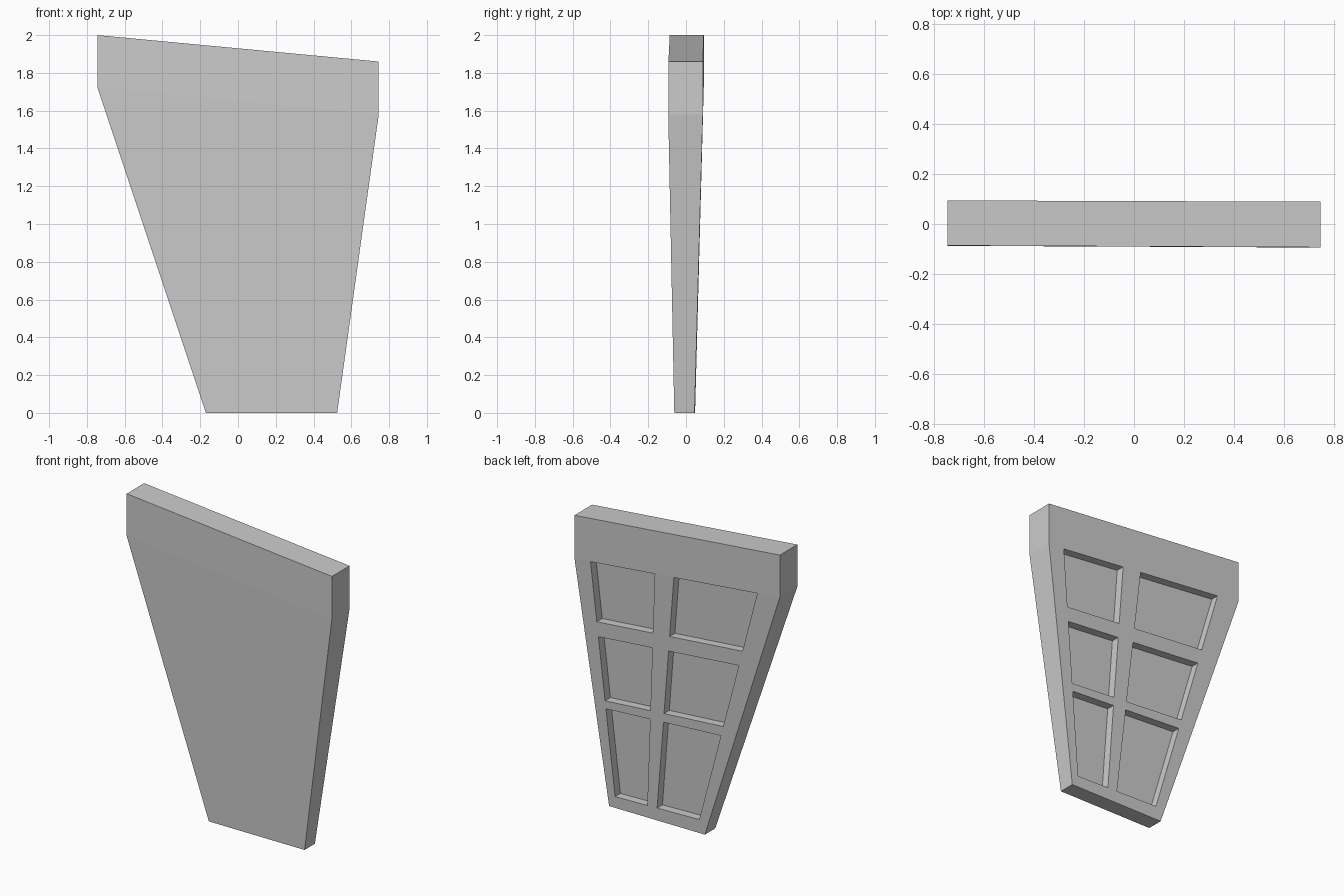
import bpy, bmesh

if "Cube" in bpy.data.objects:
    bpy.data.objects.remove(bpy.data.objects["Cube"])

# Outline: x, z, front y, back y (clockwise from the tall corner)
OUTLINE = [(-0.745, 2.0, -0.086, 0.094), (0.745, 1.86, -0.093, 0.089),
           (0.745, 1.58, -0.094, 0.089), (0.525, 0.0, -0.062, 0.045),
           (-0.17, 0.0, -0.059, 0.048), (-0.745, 1.725, -0.087, 0.094)]
DEPTH = 0.055  # pocket depth

# Pocket columns as lines x = a + b*z, rows as lines z = c + d*x
COLUMNS = [((0.473, 0.098), (0.2505, -0.054)), ((0.183, -0.0966), (-0.107, -0.278))]
ROWS = [((1.649, -0.0976), (1.2515, -0.0864)),
        ((1.153, -0.084), (0.731, -0.073)),
        ((0.671, -0.058), (0.086, -0.0245))]


def make_object(name, bm):
    bmesh.ops.recalc_face_normals(bm, faces=bm.faces)
    mesh = bpy.data.meshes.new(name)
    bm.to_mesh(mesh)
    bm.free()
    obj = bpy.data.objects.new(name, mesh)
    bpy.context.collection.objects.link(obj)
    return obj


def bridge(bm, loop_a, loop_b):
    n = len(loop_a)
    for i in range(n):
        j = (i + 1) % n
        bm.faces.new((loop_a[i], loop_a[j], loop_b[j], loop_b[i]))


def crossing(column, row):
    (a, b), (c, d) = column, row
    x = (a + b * c) / (1 - b * d)
    return x, c + d * x


def back_y(x, z):
    return 0.0466 - 0.0031 * x + 0.0271 * z


# Tapered panel, with a fold where the upper band turns vertical
bm = bmesh.new()
front = [bm.verts.new((x, yf, z)) for x, z, yf, yb in OUTLINE]
back = [bm.verts.new((x, yb, z)) for x, z, yf, yb in OUTLINE]
for side in (front, back):
    bm.faces.new([side[i] for i in (0, 1, 2, 5)])
    bm.faces.new([side[i] for i in (5, 2, 3, 4)])
bridge(bm, front, back)
panel = make_object("recessed_panel", bm)

# Six pockets in the back
bm = bmesh.new()
for right, left in COLUMNS:
    for top, bottom in ROWS:
        corners = [crossing(right, top), crossing(left, top),
                   crossing(left, bottom), crossing(right, bottom)]
        floor = [bm.verts.new((x, back_y(x, z) - DEPTH, z)) for x, z in corners]
        outer = [bm.verts.new((x, 0.2, z)) for x, z in corners]
        bm.faces.new(floor)
        bm.faces.new(outer)
        bridge(bm, floor, outer)
cutter = make_object("pocket_cutter", bm)
cutter.hide_render = True

# Cut the pockets and drop the cutter
cut = panel.modifiers.new("pockets", 'BOOLEAN')
cut.operation = 'DIFFERENCE'
cut.solver = 'EXACT'
cut.object = cutter
bpy.context.view_layer.objects.active = panel
panel.select_set(True)
bpy.ops.object.modifier_apply(modifier=cut.name)
bpy.data.objects.remove(cutter)
